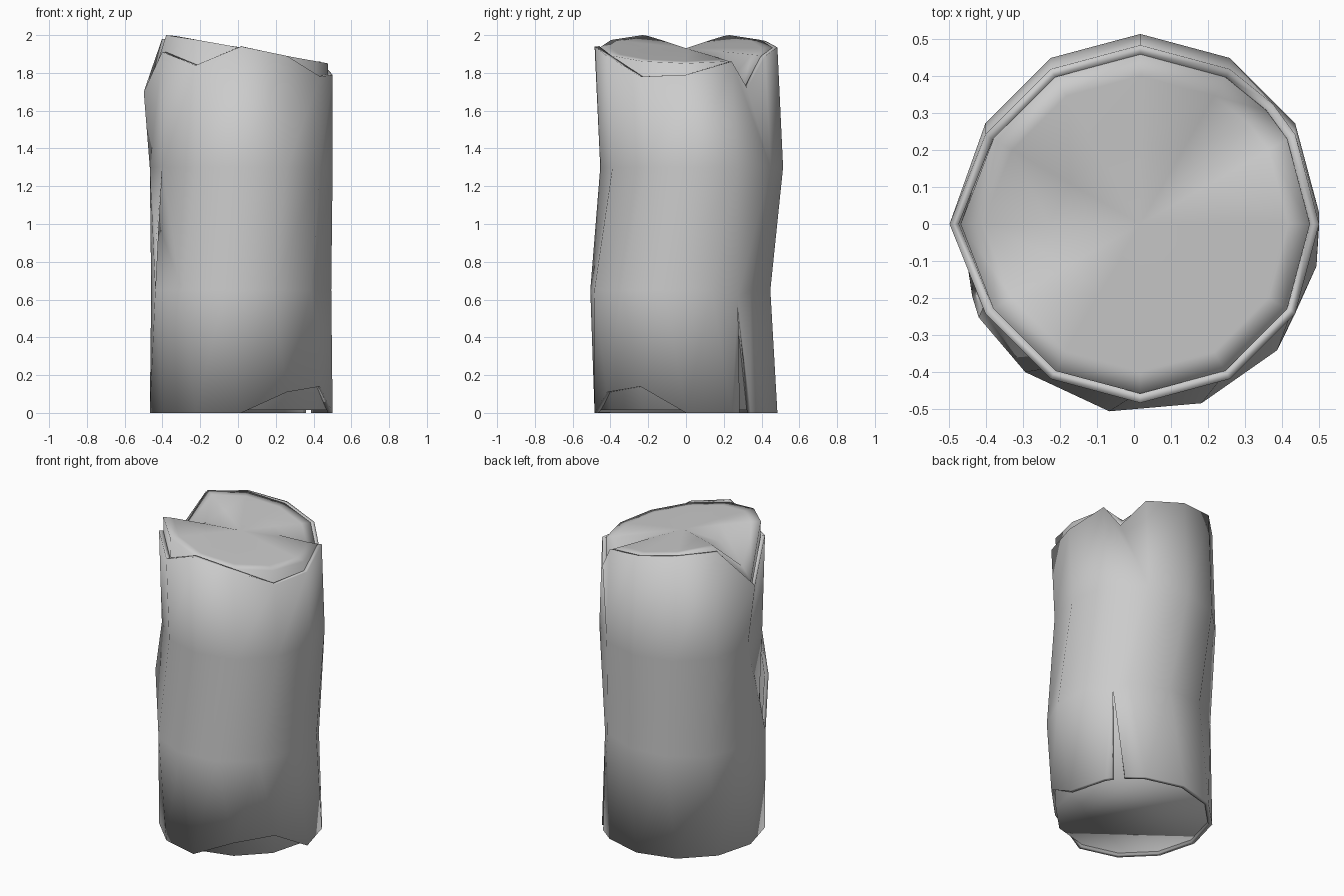
import bpy, bmesh
from math import cos, sin, radians

if "Cube" in bpy.data.objects:
    bpy.data.objects.remove(bpy.data.objects["Cube"])

CX = 0.017
# side rings: height, y shift, twist in degrees
RINGS = [(0.0, 0.0, 0), (0.65, -0.03, -10), (1.3, 0.03, 0)]


def pt(angle, r, z, dy=0.0):
    a = radians(angle)
    return (CX + r * cos(a), dy + r * sin(a), z)


def slope(p):
    # slanted cut of the log top
    return min(2.0, 1.936 - 0.18 * p[0])


def finish(name, bm):
    me = bpy.data.meshes.new(name)
    bm.to_mesh(me)
    bm.free()
    ob = bpy.data.objects.new(name, me)
    bpy.context.collection.objects.link(ob)
    bpy.ops.object.select_all(action='DESELECT')
    ob.select_set(True)
    bpy.context.view_layer.objects.active = ob
    return ob


# Inner wood: 12 sides plus one extra column for the notch at 42 degrees
bm = bmesh.new()
angles = sorted([30 * k for k in range(12)] + [42])
n = len(angles)
R = 0.457
loops = []
for z, dy, tw in RINGS:
    loops.append([bm.verts.new(pt(a + tw, R, max(z, 0.015), dy)) for a in angles])
# slanted top cap: outer edge, inset ring and middle ring, dented at two notches
for r, dents in ((0.459, {180: 1.72, 42: 1.74}),
                 (0.40, {180: 1.80, 42: 1.80}),
                 (0.22, {180: 1.92, 42: 1.89})):
    ring = []
    for a in angles:
        p = pt(a, r + 0.027 if a == 180 else r, 0)
        ring.append(bm.verts.new((p[0], p[1], dents.get(a, slope(p)))))
    loops.append(ring)
for lo, hi in zip(loops, loops[1:]):
    for i in range(n):
        j = (i + 1) % n
        bm.faces.new((lo[i], lo[j], hi[j], hi[i]))
centre = bm.verts.new((CX, 0, 1.93))
for i in range(n):
    bm.faces.new((loops[-1][i], loops[-1][(i + 1) % n], centre))
bm.faces.new(loops[0][::-1])
finish("inner_wood", bm)
bpy.ops.object.shade_smooth()

# Bark: thin outer shell with ragged top, chipped foot, crack and side gash
bm = bmesh.new()
R = 0.484
TOP = [1.79, 1.86, 1.89, 1.935, 1.97, 1.98, 1.70, 1.91, 1.84, 1.94, 1.89, 1.78]
FOOT = {10: 0.11, 11: 0.14}
rows = []
for i, (z, dy, tw) in enumerate(RINGS):
    rows.append([bm.verts.new(pt(30 * k + tw, R, FOOT.get(k, 0) if i == 0 else z, dy))
                 for k in range(12)])
rows.append([bm.verts.new(pt(30 * k, 0.516 if k == 6 else R, TOP[k])) for k in range(12)])

notch = bm.verts.new(pt(42, R, 1.72))
apex = bm.verts.new(pt(39, R, 0.61, -0.03))
foot_a = bm.verts.new(pt(36, R, 0))
foot_b = bm.verts.new(pt(45, R, 0))
lip_a = bm.verts.new(pt(197, 0.472, 0.90))
lip_b = bm.verts.new(pt(210, 0.505, 1.0))

for i in range(3):
    for k in range(12):
        m = (k + 1) % 12
        a, b, c, d = rows[i][k], rows[i][m], rows[i + 1][m], rows[i + 1][k]
        if k == 1 and i == 0:
            # foot crack
            bm.faces.new((a, foot_a, apex, d))
            bm.faces.new((foot_b, b, c, apex))
        elif k == 1 and i == 1:
            bm.faces.new((a, apex, b, c, d))
        elif k == 1 and i == 2:
            # top notch
            bm.faces.new((a, b, c, notch, d))
        elif k == 6 and i == 1:
            # side gash
            bm.faces.new((a, b, lip_a, c, d))
        elif k == 7 and i == 1:
            bm.faces.new((a, b, c, d, lip_b))
        else:
            bm.faces.new((a, b, c, d))
bark = finish("bark", bm)
mod = bark.modifiers.new("thickness", 'SOLIDIFY')
mod.thickness = 0.025
mod.offset = -1
bpy.ops.object.modifier_apply(modifier=mod.name)
bpy.ops.object.shade_smooth()
